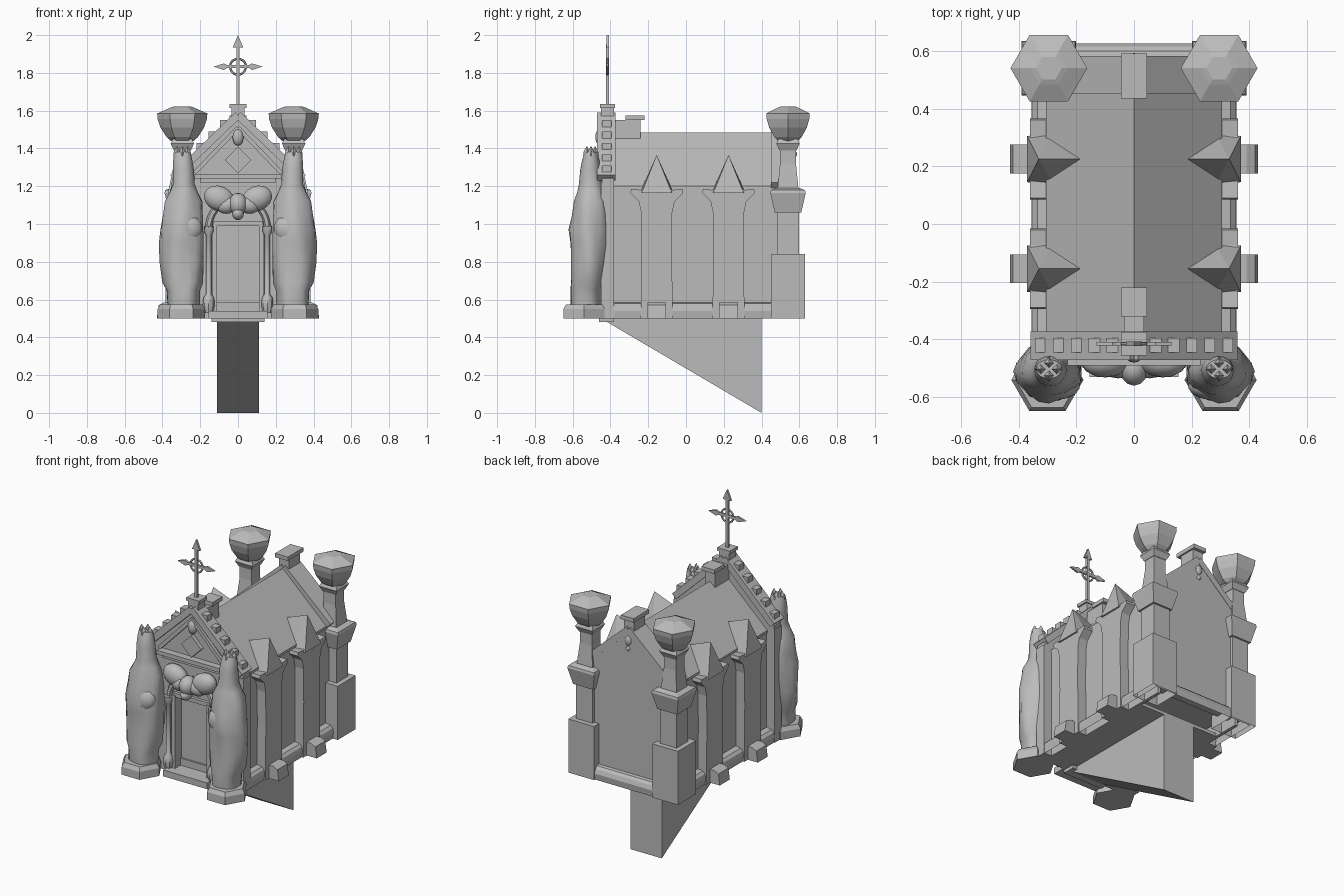
import bpy, bmesh, math
from mathutils import Vector, Matrix

cube = bpy.data.objects.get("Cube")
if cube:
    bpy.data.objects.remove(cube, do_unlink=True)

stone = bpy.data.materials.new("grey_stone")
stone.use_nodes = True
stone.diffuse_color = (0.5, 0.5, 0.5, 1)
stone.node_tree.nodes["Principled BSDF"].inputs["Base Color"].default_value = (0.5, 0.5, 0.5, 1)


def finish(name, bm, smooth=False):
    bmesh.ops.recalc_face_normals(bm, faces=bm.faces)
    me = bpy.data.meshes.new(name)
    bm.to_mesh(me)
    bm.free()
    me.materials.append(stone)
    ob = bpy.data.objects.new(name, me)
    bpy.context.collection.objects.link(ob)
    if smooth:
        bpy.ops.object.select_all(action='DESELECT')
        ob.select_set(True)
        bpy.context.view_layer.objects.active = ob
        bpy.ops.object.shade_smooth_by_angle(angle=math.radians(40))
    return ob


def loft(name, rings, smooth=False, bottom=True):
    """Skin a list of equally long point rings and cap the ends."""
    bm = bmesh.new()
    rows = [[bm.verts.new(p) for p in r] for r in rings]
    n = len(rows[0])
    for a, b in zip(rows, rows[1:]):
        for i in range(n):
            j = (i + 1) % n
            bm.faces.new((a[i], a[j], b[j], b[i]))
    if bottom:
        bm.faces.new(rows[0])
    bm.faces.new(rows[-1])
    return finish(name, bm, smooth)


def box(name, x0, x1, y0, y1, z0, z1, bottom=True):
    return loft(name, [[(x0, y0, z), (x1, y0, z), (x1, y1, z), (x0, y1, z)] for z in (z0, z1)], bottom=bottom)


def prism(name, pts, axis, a, b):
    """Extrude a profile of (u, z) points along x or y."""
    put = (lambda u, z, d: (d, u, z)) if axis == 'x' else (lambda u, z, d: (u, d, z))
    return loft(name, [[put(u, z, d) for u, z in pts] for d in (a, b)])


def turned(name, cx, cy, profile, sides, spin=0.0, smooth=False):
    """Stack of polygons from (radius, z) pairs."""
    return loft(name, [[(cx + r * math.cos(spin + math.tau * i / sides),
                         cy + r * math.sin(spin + math.tau * i / sides), z)
                        for i in range(sides)] for r, z in profile], smooth)


def blob(name, centre, size, tilt=0.0):
    bm = bmesh.new()
    bmesh.ops.create_uvsphere(bm, u_segments=14, v_segments=8, radius=1)
    m = Matrix.Translation(centre) @ Matrix.Rotation(tilt, 4, 'Y') @ Matrix.Diagonal((*size, 1))
    bmesh.ops.transform(bm, matrix=m, verts=bm.verts)
    return finish(name, bm, True)


def bar(name, p, q, w, depth):
    """Rectangular bar between two (x, z) points, with a y range."""
    p, q = Vector(p), Vector(q)
    n = (q - p).normalized()
    n = Vector((-n.y, n.x)) * w / 2
    return prism(name, [p + n, q + n, q - n, p - n], 'y', *depth)


def ring(name, centre, r, tube, arc=math.tau, seg=20):
    closed = arc >= math.tau
    n = seg if closed else seg + 1
    bm = bmesh.new()
    rows = []
    for i in range(n):
        a = arc * i / seg
        rows.append([bm.verts.new((centre[0] + (r + tube * math.cos(b)) * math.cos(a),
                                   centre[1] + tube * math.sin(b),
                                   centre[2] + (r + tube * math.cos(b)) * math.sin(a)))
                     for b in [math.tau * k / 6 for k in range(6)]])
    for i in range(n if closed else n - 1):
        a, b = rows[i], rows[(i + 1) % n]
        for k in range(6):
            bm.faces.new((a[k], a[(k + 1) % 6], b[(k + 1) % 6], b[k]))
    return finish(name, bm, True)


# Chamber, roof, base moulding (open below, behind the floor) and the wedge
for s in (-1, 1):
    box("side_wall", s * .28, s * .3, -.4, .57, .5, 1.2)
box("floor", -.3, .3, -.42, .4, .5, .52)
prism("roof", [(-.305, 1.185), (-.305, 1.2), (0, 1.485), (.305, 1.2), (.305, 1.185), (0, 1.45)], 'y', -.4, .5)
loft("base_moulding", [[(-x, -.42, z), (x, -.42, z), (x, y, z), (-x, y, z)]
                       for x, y, z in ((.35, .62, .5), (.355, .625, .54), (.35, .615, .565),
                                       (.335, .6, .58), (.3, .57, .585))], bottom=False)
prism("stair_wedge", [(-.45, .5), (.4, .5), (.4, 0)], 'x', -.11, .11)

# Rear gable with coping, medallion and ridge blocks
prism("rear_gable", [(-.34, .56), (.34, .56), (.34, 1.2), (0, 1.5), (-.34, 1.2)], 'y', .5, .58)
for s in (-1, 1):
    bar("rear_coping", (s * .32, 1.205), (0, 1.49), .04, (.45, .582))
blob("rear_medallion", (0, .58, 1.42), (.022, .012, .03))
blob("rear_medallion_drop", (0, .58, 1.37), (.014, .008, .014))
box("rear_ridge_block", -.035, .035, .46, .57, 1.45, 1.55)
box("rear_ridge_cap", -.045, .045, .435, .59, 1.55, 1.575)
box("front_ridge_block", -.035, .035, -.38, -.24, 1.42, 1.55)
box("front_ridge_cap", -.045, .045, -.32, -.22, 1.55, 1.575)

# Rear corner towers with hexagonal urns
for s, side in ((-1, "right"), (1, "left")):
    cx, cy, q, d = s * .295, .54, math.pi / 4, math.sqrt(2)
    box(side + "_tower_base", cx - .09, cx + .09, cy - .09, cy + .09, .5, .84, bottom=False)
    turned(side + "_tower_shaft", cx, cy, [(.058 * d, .84), (.058 * d, 1.07)], 4, q)
    turned(side + "_tower_collar", cx, cy,
           [(.07 * d, 1.06), (.094 * d, 1.165), (.09 * d, 1.18), (.06 * d, 1.19)], 4, q)
    turned(side + "_tower_neck", cx, cy, [(.056 * d, 1.18), (.042 * d, 1.32), (.042 * d, 1.4)], 4, q)
    turned(side + "_tower_cap", cx, cy, [(.045 * d, 1.39), (.062 * d, 1.425), (.05 * d, 1.45)], 4, q)
    turned(side + "_tower_urn", cx, cy, [(.06, 1.44), (.083, 1.46), (.115, 1.51), (.13, 1.555),
                                         (.133, 1.585), (.065, 1.615), (.045, 1.622)], 6)

# Side buttresses with flared heads and pointed caps
for s in (-1, 1):
    for cy in (-.155, .225):
        half = [(.085, .5), (.08, .85), (.082, 1.06), (.095, 1.12), (.14, 1.165), (.135, 1.185), (.08, 1.18),
                (0, 1.21)]
        outline = [(cy + u, z) for u, z in half] + [(cy - u, z) for u, z in half[-2::-1]]
        prism("buttress", outline, 'x', s * .29, s * .36)
        foot = [(.43, .5), (.42, .57), (.39, .585), (.34, .585), (.34, .5)]
        prism("buttress_foot", [(s * x, z) for x, z in foot], 'y', cy - .05, cy + .05)
        # Spire whose ridge runs back into the roof
        bm = bmesh.new()
        base = [bm.verts.new((s * x, cy + y, 1.165)) for x, y in ((.37, -.08), (.37, .08), (.28, .09), (.28, -.09))]
        peak = bm.verts.new((s * .33, cy, 1.365))
        tail = bm.verts.new((s * .185, cy, 1.31))
        for f in ((base[0], base[1], peak), (base[1], base[2], peak), (base[2], tail, peak),
                  (tail, base[3], peak), (base[3], base[0], peak), (base[2], base[3], tail), base):
            bm.faces.new(f)
        finish("buttress_spire", bm)

# Front wall around the doorway, and the gable above
for s in (-1, 1):
    box("front_wall_side", s * .12, s * .355, -.45, -.38, .5, 1.22)
    box("door_jamb", s * .11, s * .135, -.475, -.4, .53, 1.0)
    turned("door_column", s * .155, -.475, [(.022, .53), (.032, .57), (.028, .61), (.014, .63), (.014, .94),
                                            (.026, .96), (.026, .99)], 8, smooth=True)
box("front_wall_top", -.13, .13, -.45, -.38, 1.0, 1.25)
box("door", -.12, .12, -.41, -.39, .5, 1.0)
box("door_lintel", -.13, .13, -.47, -.4, .99, 1.015)
ring("door_arch", (0, -.465, .98), .155, .018, math.pi)
box("door_step", -.155, .155, -.53, -.4, .5, .54)
box("lower_step", -.14, .14, -.46, -.38, .48, .5)
prism("front_gable", [(-.35, 1.2), (.35, 1.2), (.35, 1.24), (0, 1.57), (-.35, 1.24)], 'y', -.445, -.38)
for s in (-1, 1):
    bar("gable_coping", (s * .345, 1.245), (0, 1.577), .04, (-.472, -.372))
    bar("gable_inner_moulding", (s * .23, 1.27), (0, 1.51), .022, (-.465, -.44))
    for i in range(5):
        x = .075 + .062 * i
        z = 1.605 - x * .98
        box("gable_crocket", s * (x - .02), s * (x + .02), -.445, -.395, z - .03, z + .02)
box("gable_cornice", -.23, .23, -.49, -.44, 1.24, 1.265)
box("gable_cornice_lower", -.2, .2, -.475, -.44, 1.22, 1.24)
prism("gable_diamond", [(0, 1.27), (.07, 1.34), (0, 1.41), (-.07, 1.34)], 'y', -.47, -.44)
blob("gable_medallion", (0, -.455, 1.46), (.03, .025, .045))

# Winged ornament over the door
for s in (-1, 1):
    blob("ornament_wing", (s * .1, -.48, 1.135), (.085, .052, .066), s * -.4)
    blob("ornament_wing_root", (s * .055, -.49, 1.1), (.06, .045, .045), s * .3)
blob("ornament_head", (0, -.5, 1.105), (.05, .06, .06))
blob("ornament_chin", (0, -.515, 1.055), (.032, .045, .035))

# Robed statues on hexagonal pedestals: half width, y front, y back, x, z
folds = [(.085, -.61, -.45, .29, .56), (.088, -.615, -.445, .29, .65), (.108, -.612, -.43, .293, .69),
         (.116, -.61, -.418, .295, .8), (.118, -.61, -.41, .295, .9), (.112, -.618, -.41, .295, .97),
         (.106, -.6, -.412, .292, 1.04), (.098, -.59, -.42, .29, 1.12), (.074, -.575, -.435, .288, 1.17),
         (.058, -.567, -.445, .288, 1.21), (.056, -.56, -.455, .29, 1.29), (.05, -.55, -.46, .293, 1.34),
         (.044, -.535, -.47, .295, 1.38)]
for s, side in ((-1, "right"), (1, "left")):
    turned(side + "_pedestal", s * .3, -.54, [(.125, .5), (.125, .55), (.11, .575)], 6)
    rings = []
    for w, y0, y1, x, z in folds:
        row = []
        for i in range(20):
            a = math.tau * i / 20
            k = 1 + .05 * math.sin(5 * a + 9 * z) * (1 if z < 1.15 else .3)
            row.append((s * (x + w * k * math.cos(a)), (y0 + y1) / 2 + (y1 - y0) / 2 * k * math.sin(a), z))
        rings.append(row)
    loft(side + "_statue", rings, True)
    blob(side + "_statue_sleeve", (s * .27, -.56, .97), (.085, .05, .075), s * .5)
    for i in range(4):
        a = math.tau * i / 4
        turned(side + "_crown_point", s * .295 + .028 * math.cos(a), -.503 + .022 * math.sin(a),
               [(.02, 1.36), (.016, 1.385), (.002, 1.41)], 4)

# Cross with ring, tapered arms and spear tip
box("cross_block", -.035, .035, -.45, -.38, 1.53, 1.615)
box("cross_block_cap", -.045, .045, -.455, -.375, 1.615, 1.635)
box("cross_pole", -.009, .009, -.423, -.407, 1.63, 1.95)
prism("cross_tip", [(-.028, 1.935), (.028, 1.935), (0, 2)], 'y', -.422, -.408)
for s in (-1, 1):
    prism("cross_arm", [(0, 1.825), (s * .06, 1.825), (s * .075, 1.815), (s * .13, 1.833),
                        (s * .075, 1.85), (s * .06, 1.842), (0, 1.842)], 'y', -.421, -.409)
ring("cross_ring", (0, -.415, 1.833), .042, .006)
